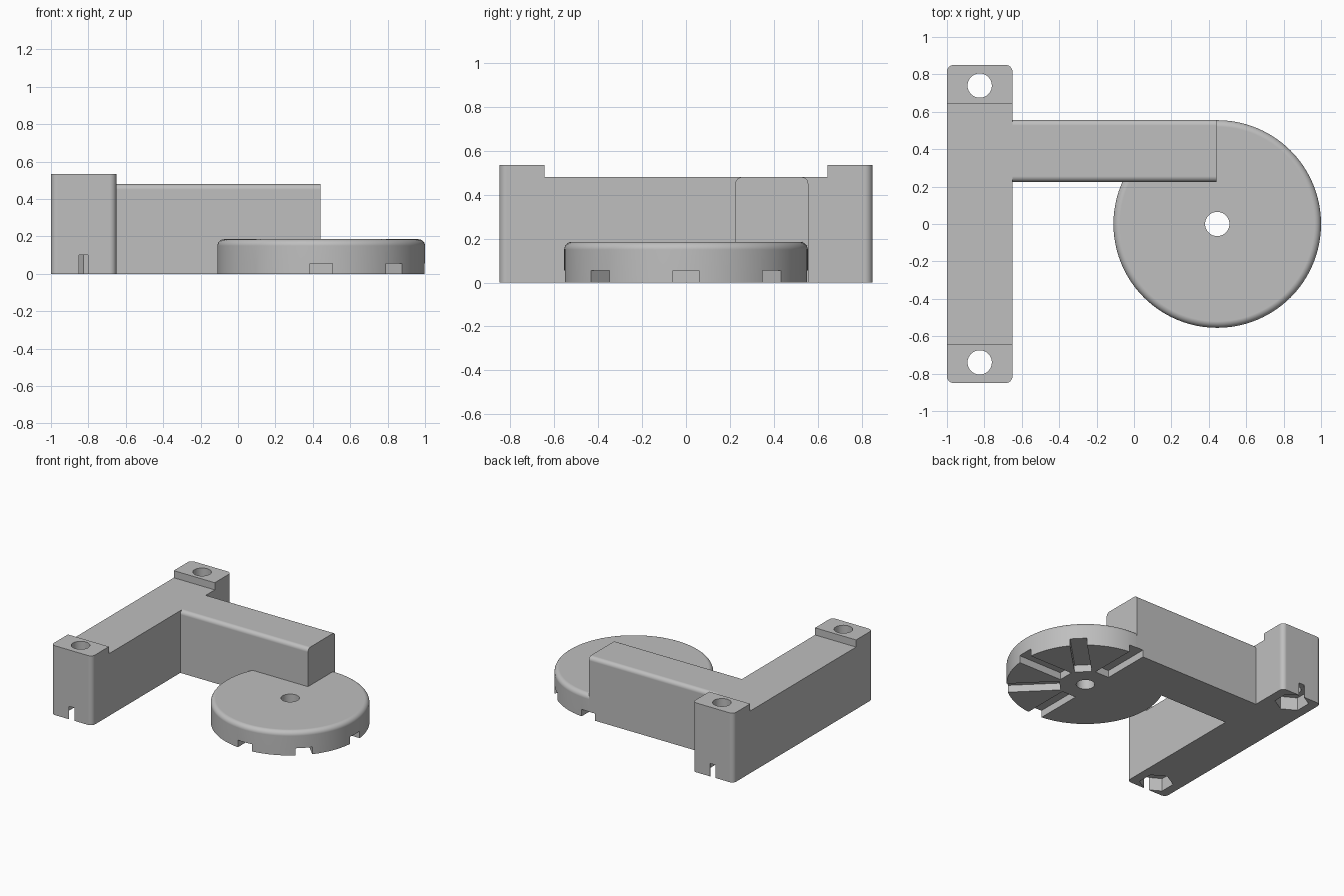
import bpy, bmesh, math
from mathutils import Matrix, Vector

if "Cube" in bpy.data.objects:
    bpy.data.objects.remove(bpy.data.objects["Cube"], do_unlink=True)

BAR_X, BAR_HALF, BAR_END, BAR_TOP = (-1.0, -0.65), 0.85, 0.645, 0.48
BLOCK_TOP = 0.535
DISC_X, DISC_R, DISC_H = 0.445, 0.555, 0.185
BOLT_X, BOLT_Y, HOLE_R = -0.825, 0.74, 0.065


def to_object(bm, name):
    bmesh.ops.recalc_face_normals(bm, faces=bm.faces)
    mesh = bpy.data.meshes.new(name)
    bm.to_mesh(mesh)
    bm.free()
    obj = bpy.data.objects.new(name, mesh)
    bpy.context.scene.collection.objects.link(obj)
    return obj


def round_edges(bm, radius, rule, segments=6):
    edges = [e for e in bm.edges if rule(e.verts[0].co, e.verts[1].co)]
    bmesh.ops.bevel(bm, geom=edges, offset=radius, segments=segments,
                    profile=0.5, affect='EDGES')


def box_mesh(low, high):
    bm = bmesh.new()
    low, high = Vector(low), Vector(high)
    bmesh.ops.create_cube(bm, size=1)
    for v in bm.verts:
        v.co = Vector(a + (b - a) * (c + 0.5) for a, b, c in zip(low, high, v.co))
    return bm


def prism_mesh(x, y, radius, low, high, sides, turn=0):
    bm = bmesh.new()
    place = Matrix.Translation((x, y, (low + high) / 2)) @ Matrix.Rotation(turn, 4, 'Z')
    bmesh.ops.create_cone(bm, cap_ends=True, segments=sides, radius1=radius,
                          radius2=radius, depth=high - low, matrix=place)
    return bm


def combine(target, other, operation):
    other.hide_render = True
    mod = target.modifiers.new("join", 'BOOLEAN')
    mod.operation, mod.solver, mod.object = operation, 'EXACT', other
    bpy.context.view_layer.objects.active = target
    bpy.ops.object.modifier_apply(modifier=mod.name)
    bpy.data.objects.remove(other, do_unlink=True)


# Mounting bar with a raised block at each end
bm = bmesh.new()
profile = [(-BAR_HALF, 0), (BAR_HALF, 0), (BAR_HALF, BLOCK_TOP), (BAR_END, BLOCK_TOP),
           (BAR_END, BAR_TOP), (-BAR_END, BAR_TOP), (-BAR_END, BLOCK_TOP),
           (-BAR_HALF, BLOCK_TOP)]
side = bm.faces.new([bm.verts.new((BAR_X[0], y, z)) for y, z in profile])
grown = bmesh.ops.extrude_face_region(bm, geom=[side])["geom"]
bmesh.ops.translate(bm, vec=(BAR_X[1] - BAR_X[0], 0, 0),
                    verts=[g for g in grown if isinstance(g, bmesh.types.BMVert)])
round_edges(bm, 0.035, lambda a, b: abs(a.z - b.z) > 0.5 and abs(a.y) > 0.8)
bracket = to_object(bm, "bracket")

# Arm with rounded long top edges
bm = box_mesh((-0.8, 0.225, 0), (0.44, 0.557, BAR_TOP))
round_edges(bm, 0.03, lambda a, b: abs(a.x - b.x) > 1 and a.z > 0.4)
combine(bracket, to_object(bm, "arm"), 'UNION')

# Disc with rounded top rim
bm = prism_mesh(DISC_X, 0, DISC_R, 0, DISC_H, 96)
round_edges(bm, 0.035, lambda a, b: min(a.z, b.z) > DISC_H - 0.01)
combine(bracket, to_object(bm, "disc"), 'UNION')

# Disc centre hole and radial grooves underneath
combine(bracket, to_object(prism_mesh(DISC_X, 0, HOLE_R, -0.1, 0.3, 40), "centre_hole"),
        'DIFFERENCE')
for i in range(8):
    bm = box_mesh((0.18, -0.06, -0.1), (0.565, 0.06, 0.055))
    bm.transform(Matrix.Translation((DISC_X, 0, 0))
                 @ Matrix.Rotation(i * math.pi / 4, 4, 'Z'))
    combine(bracket, to_object(bm, "groove"), 'DIFFERENCE')

# Bolt holes, hexagonal nut pockets and end slots
for s in (-1, 1):
    y = s * BOLT_Y
    combine(bracket, to_object(prism_mesh(BOLT_X, y, HOLE_R, -0.1, 0.7, 40), "bolt_hole"),
            'DIFFERENCE')
    combine(bracket, to_object(prism_mesh(BOLT_X, y, 0.12, -0.1, 0.1, 6), "nut_pocket"),
            'DIFFERENCE')
    ends = sorted((y, s * 0.95))
    slot = box_mesh((BOLT_X - 0.024, ends[0], -0.1), (BOLT_X + 0.024, ends[1], 0.1))
    combine(bracket, to_object(slot, "end_slot"), 'DIFFERENCE')

# Material and shading
grey = bpy.data.materials.new("light_grey")
grey.use_nodes = True
grey.diffuse_color = (0.52, 0.52, 0.52, 1)
grey.node_tree.nodes["Principled BSDF"].inputs["Base Color"].default_value = grey.diffuse_color
bracket.data.materials.clear()
bracket.data.materials.append(grey)
for face in bracket.data.polygons:
    face.material_index = 0

bpy.ops.object.select_all(action='DESELECT')
bracket.select_set(True)
bpy.context.view_layer.objects.active = bracket
bpy.ops.object.shade_smooth_by_angle(angle=math.radians(30))
weighted = bracket.modifiers.new("even_shading", 'WEIGHTED_NORMAL')
weighted.keep_sharp = True
